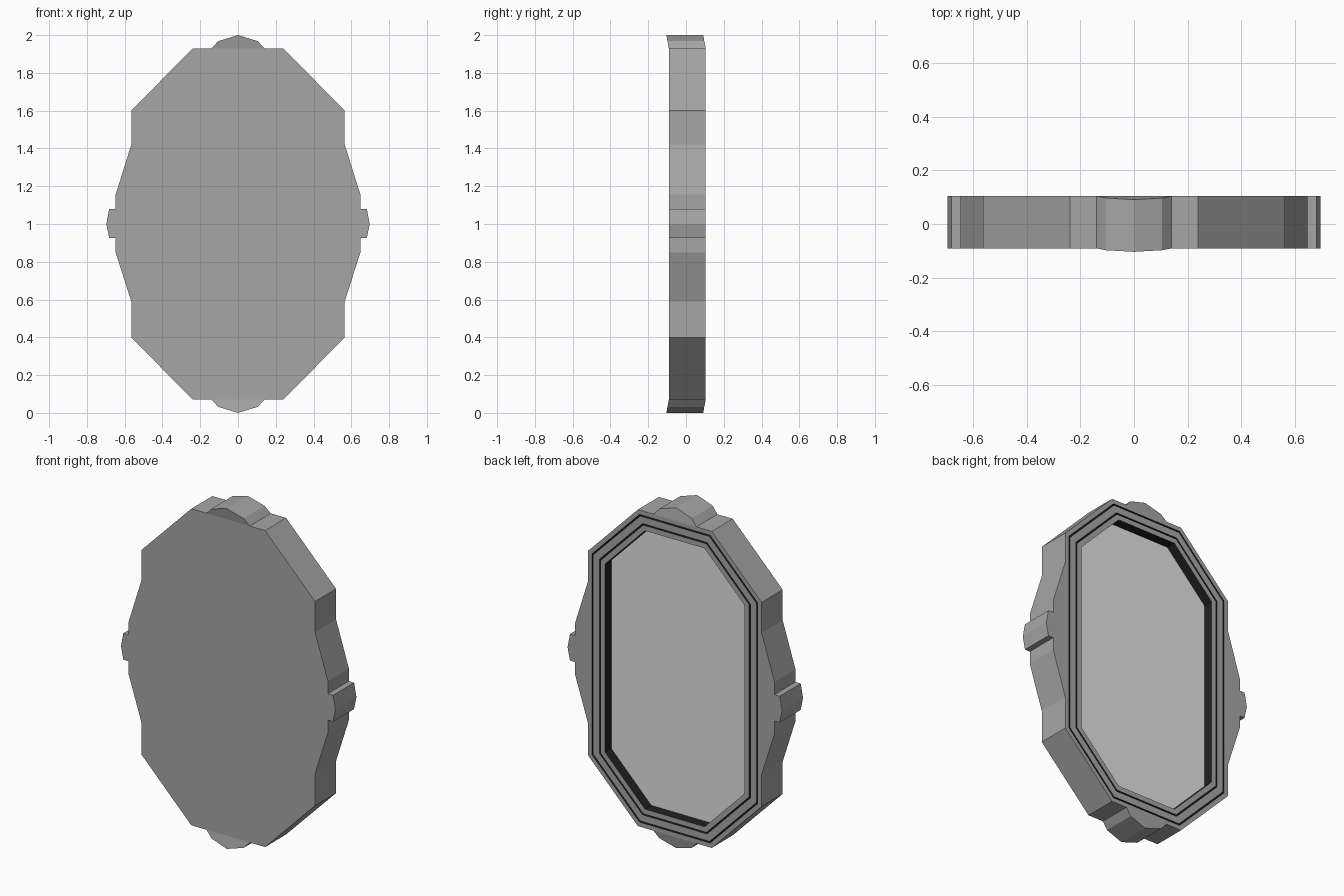
import bpy, bmesh, math

if "Cube" in bpy.data.objects:
    bpy.data.objects.remove(bpy.data.objects["Cube"])

BACK, FRONT = 0.104, -0.091


def material(name, v):
    m = bpy.data.materials.new(name)
    m.diffuse_color = (v, v, v, 1)
    m.use_nodes = True
    m.node_tree.nodes["Principled BSDF"].inputs["Base Color"].default_value = m.diffuse_color
    return m


GREY = material("frame grey", 0.38)
GLASS = material("glass light grey", 0.76)
DARK = material("groove dark", 0.015)


def finish(bm, name, mats):
    bmesh.ops.recalc_face_normals(bm, faces=bm.faces)
    me = bpy.data.meshes.new(name)
    bm.to_mesh(me)
    bm.free()
    for m in mats:
        me.materials.append(m)
    ob = bpy.data.objects.new(name, me)
    bpy.context.collection.objects.link(ob)
    return ob


def octagon(d):
    """Body outline moved inwards by d, as (x, z) points."""
    w, h = 0.565 - d, 0.93 - d
    k = d * math.tan(math.pi / 8)
    a, b = 0.24 - k, 0.60 - k
    return [(a, 1 + h), (w, 1 + b), (w, 1 - b), (a, 1 - h),
            (-a, 1 - h), (-w, 1 - b), (-w, 1 + b), (-a, 1 + h)]


def prism(name, pts, y0, y1, mat, lean=None):
    """Extrude an (x, z) outline along y; lean shifts y by height."""
    bm = bmesh.new()
    f = lean or (lambda z: 0)
    rings = [[bm.verts.new((x, y + f(z), z)) for x, z in pts] for y in (y0, y1)]
    n = len(pts)
    for r in rings:
        bm.faces.new(r)
    for i in range(n):
        j = (i + 1) % n
        bm.faces.new((rings[0][i], rings[0][j], rings[1][j], rings[1][i]))
    return finish(bm, name, [mat])


# Octagonal frame: closed front, stepped back with two dark grooves and a recess
steps = [(0, FRONT, 0), (0, BACK, 0)]
for a, b in ((0.026, 0.034), (0.074, 0.082)):
    steps += [(a, BACK, 0), (a, BACK - 0.02, 1), (b, BACK - 0.02, 1), (b, BACK, 1)]
steps += [(0.112, BACK, 0), (0.112, 0.04, 1)]

bm = bmesh.new()
loops = [[bm.verts.new((x, y, z)) for x, z in octagon(d)] for d, y, _ in steps]
bm.faces.new(loops[0])
bm.faces.new(loops[-1])
for (p, q), (_, _, mi) in zip(zip(loops, loops[1:]), steps[1:]):
    for i in range(8):
        j = (i + 1) % 8
        bm.faces.new((p[i], p[j], q[j], q[i])).material_index = mi
finish(bm, "mirror_frame", [GREY, DARK])

# Glass pane at the bottom of the recess
prism("glass_pane", octagon(0.112), 0.04, 0.046, GLASS)

# Side swellings with a small knob each
wing = [(0.55, 1.42), (0.565, 1.42), (0.648, 1.155), (0.648, 0.85), (0.565, 0.59), (0.55, 0.59)]
knob = [(0.64, 1.08), (0.682, 1.08), (0.697, 1.0), (0.682, 0.925), (0.64, 0.925)]
for side, s in (("right", 1), ("left", -1)):
    prism(side + "_wing", [(s * x, z) for x, z in wing], FRONT, BACK, GREY)
    prism(side + "_knob", [(s * x, z) for x, z in knob], FRONT, BACK, GREY)

# Crest at top and bottom, leaning slightly forward towards its tip
crest = [(-0.14, 0.93), (-0.105, 0.968), (0, 1.0), (0.105, 0.968), (0.14, 0.93)]
for place, s in (("top", 1), ("bottom", -1)):
    prism(place + "_crest", [(x, 1 + s * z) for x, z in crest], FRONT, BACK, GREY,
          lambda z: -0.013 * (abs(z - 1) - 0.93) / 0.07)
